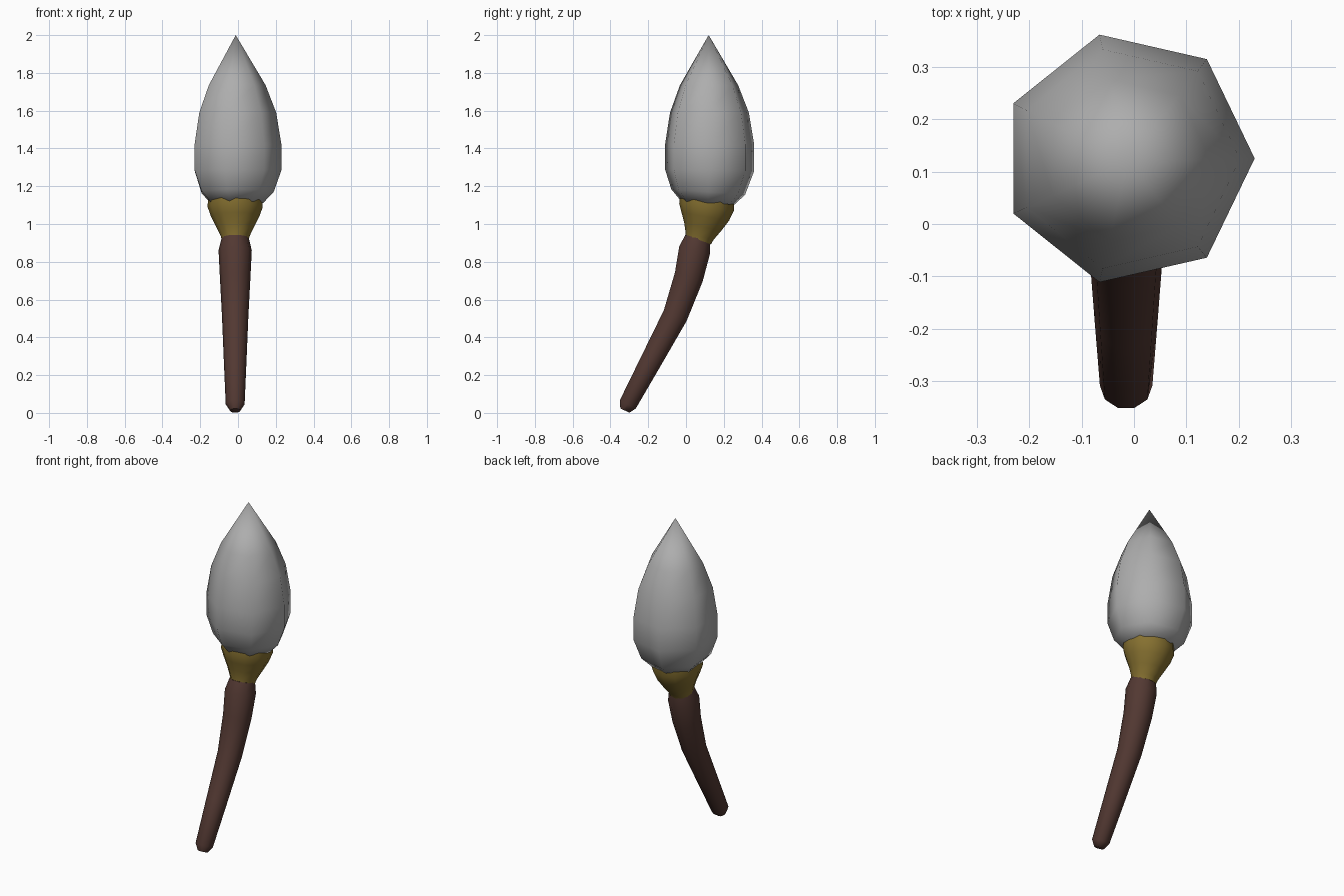
import bpy, bmesh, math
from mathutils import Vector, Matrix

if "Cube" in bpy.data.objects:
    bpy.data.objects.remove(bpy.data.objects["Cube"])

CX = -0.015  # brush axis in x


def material(name, rgb):
    m = bpy.data.materials.new(name)
    m.diffuse_color = (*rgb, 1)
    m.use_nodes = True
    m.node_tree.nodes["Principled BSDF"].inputs["Base Color"].default_value = m.diffuse_color
    return m


def loft(name, rings, sides, mat, cx=CX, tip=None, angle=60):
    """Loft tilted rings (y, z, radius, tilt in degrees towards +y), low to high."""
    bm = bmesh.new()
    loops = []
    for y, z, r, tilt in rings:
        rot = Matrix.Rotation(math.radians(-tilt), 3, 'X')
        loop = []
        for i in range(sides):
            a = 2 * math.pi * i / sides
            p = rot @ Vector((r * math.cos(a), r * math.sin(a), 0))
            loop.append(bm.verts.new(p + Vector((cx, y, z))))
        loops.append(loop)
    for a, b in zip(loops, loops[1:]):
        for i in range(sides):
            j = (i + 1) % sides
            bm.faces.new((a[i], a[j], b[j], b[i]))
    bm.faces.new(loops[0][::-1])
    if tip:
        t = bm.verts.new((cx, *tip))
        for i in range(sides):
            bm.faces.new((loops[-1][i], loops[-1][(i + 1) % sides], t))
    else:
        bm.faces.new(loops[-1])
    bmesh.ops.recalc_face_normals(bm, faces=bm.faces)
    me = bpy.data.meshes.new(name)
    bm.to_mesh(me)
    bm.free()
    me.materials.append(mat)
    ob = bpy.data.objects.new(name, me)
    bpy.context.collection.objects.link(ob)
    bpy.ops.object.select_all(action='DESELECT')
    ob.select_set(True)
    bpy.context.view_layer.objects.active = ob
    bpy.ops.object.shade_smooth_by_angle(angle=math.radians(angle))
    return ob


brown = material("dark wood", (0.085, 0.040, 0.032))
gold = material("brass", (0.24, 0.165, 0.03))
grey = material("grey bristle", (0.42, 0.42, 0.42))

# Curved wooden handle
loft("handle", [
    (-0.323, 0.012, 0.028, 24),
    (-0.308, 0.045, 0.050, 26),
    (-0.185, 0.275, 0.060, 27),
    (-0.057, 0.515, 0.070, 25),
    (0.015, 0.720, 0.081, 18),
    (0.045, 0.860, 0.088, 15),
    (0.063, 0.925, 0.072, 15),
], 10, brown)

# Flared brass collar
loft("ferrule", [
    (0.065, 0.910, 0.070, 14),
    (0.072, 0.935, 0.076, 14),
    (0.088, 0.985, 0.100, 13),
    (0.102, 1.040, 0.128, 10),
    (0.109, 1.090, 0.146, 7),
    (0.112, 1.135, 0.144, 5),
], 12, gold)

# Seven-sided pointed bristle head
loft("bristle", [
    (0.115, 1.112, 0.146, 4),
    (0.118, 1.170, 0.201, 4),
    (0.125, 1.285, 0.242, 1),
    (0.125, 1.420, 0.242, 0),
    (0.124, 1.590, 0.214, 0),
    (0.122, 1.735, 0.158, 0),
], 7, grey, cx=-0.012, tip=(0.120, 2.0))
